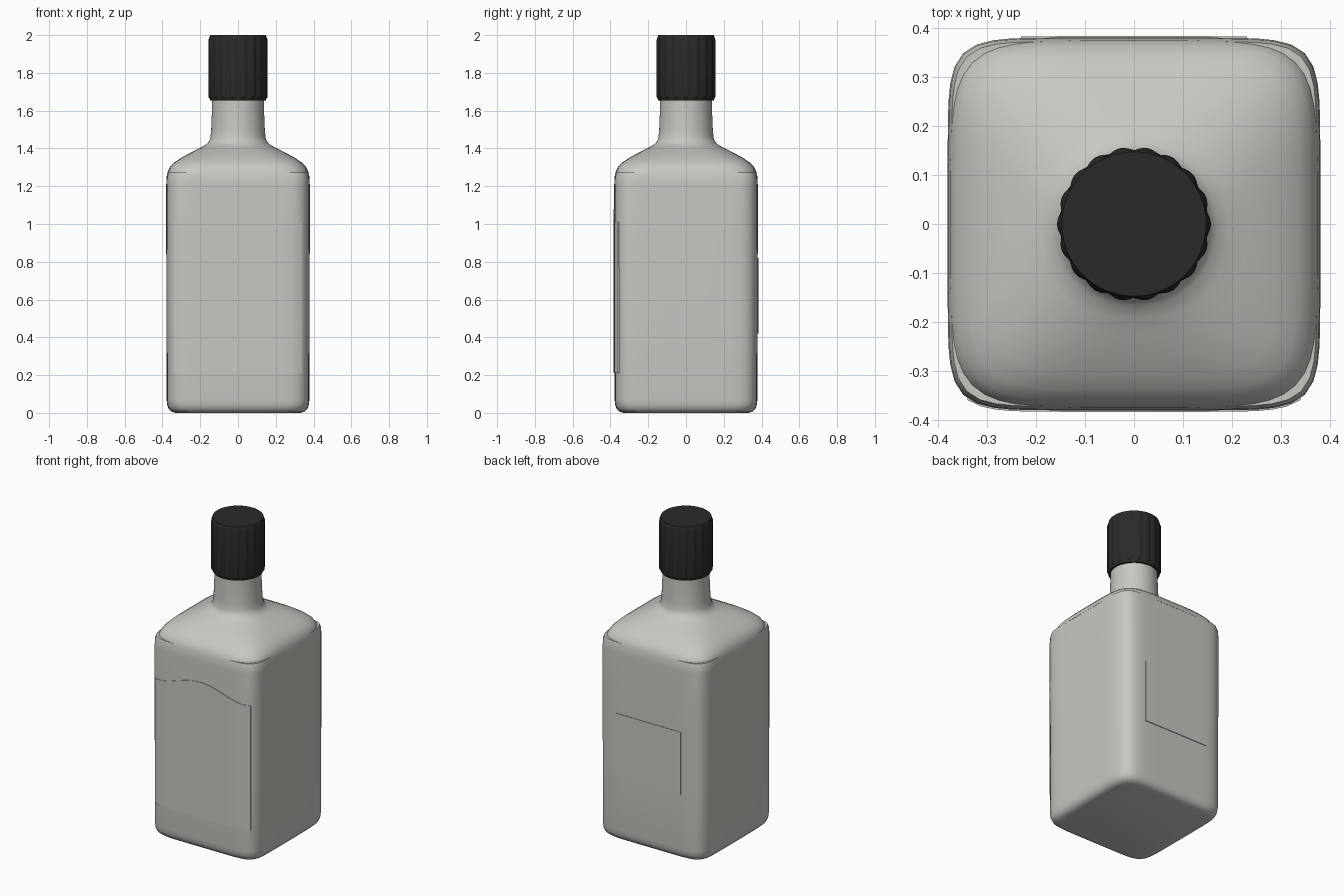
import bpy, bmesh, math

if "Cube" in bpy.data.objects:
    bpy.data.objects.remove(bpy.data.objects["Cube"])


def material(name, rgb):
    m = bpy.data.materials.new(name)
    m.diffuse_color = (*rgb, 1)
    m.use_nodes = True
    m.node_tree.nodes["Principled BSDF"].inputs["Base Color"].default_value = m.diffuse_color
    return m


GLASS = material("pale_grey", (0.58, 0.57, 0.535))
CAP = material("black", (0.023, 0.023, 0.023))
SEGMENTS = 96


def squircle(half, power, z):
    """Ring that runs from a circle (power 2) to a rounded square."""
    ring = []
    for i in range(SEGMENTS):
        a = 2 * math.pi * i / SEGMENTS
        c, s = math.cos(a), math.sin(a)
        r = half / (abs(c) ** power + abs(s) ** power) ** (1 / power)
        ring.append((r * c, r * s, z))
    return ring


def finish(name, bm, mat, angle=35):
    bmesh.ops.recalc_face_normals(bm, faces=bm.faces)
    mesh = bpy.data.meshes.new(name)
    bm.to_mesh(mesh)
    bm.free()
    obj = bpy.data.objects.new(name, mesh)
    bpy.context.collection.objects.link(obj)
    mesh.materials.append(mat)
    bpy.ops.object.select_all(action='DESELECT')
    obj.select_set(True)
    bpy.context.view_layer.objects.active = obj
    bpy.ops.object.shade_smooth_by_angle(angle=math.radians(angle))
    return obj


def loft(name, rings, mat, angle=35):
    """Skin a stack of rings and close both ends."""
    bm = bmesh.new()
    loops = [[bm.verts.new(p) for p in ring] for ring in rings]
    for low, high in zip(loops, loops[1:]):
        n = len(low)
        for i in range(n):
            j = (i + 1) % n
            bm.faces.new((low[i], low[j], high[j], high[i]))
    bm.faces.new(loops[0][::-1])
    bm.faces.new(loops[-1])
    return finish(name, bm, mat, angle)


# Square body with rounded base and a slightly drawn-in top edge
body = [(0.33, 0.0), (0.352, 0.006), (0.367, 0.02), (0.375, 0.042),
        (0.378, 0.07), (0.379, 0.5), (0.38, 0.9), (0.38, 1.21),
        (0.378, 1.25), (0.372, 1.272)]
loft("bottle_body", [squircle(h, 8, z) for h, z in body], GLASS)

# Shoulder blending from rounded square to round neck
shoulder = [(0.375, 5.5, 1.265), (0.372, 5.5, 1.278), (0.36, 5.3, 1.302),
            (0.338, 5.0, 1.325), (0.305, 4.5, 1.348), (0.265, 3.9, 1.370),
            (0.225, 3.2, 1.391), (0.19, 2.6, 1.408), (0.167, 2.2, 1.422),
            (0.153, 2.05, 1.438), (0.146, 2, 1.458), (0.142, 2, 1.50),
            (0.138, 2, 1.60), (0.137, 2, 1.68)]
loft("shoulder_and_neck", [squircle(*s) for s in shoulder], GLASS)


# Fluted screw cap
def flutes(radius, depth, z, count=18):
    ring = []
    for i in range(count * 8):
        a = 2 * math.pi * i / (count * 8)
        r = radius - depth * (1 - abs(math.cos(a * count / 2)))
        ring.append((r * math.cos(a), r * math.sin(a), z))
    return ring


cap = [(0.147, 0, 1.655), (0.151, 0, 1.665), (0.157, 0.007, 1.672),
       (0.157, 0.007, 1.975), (0.152, 0.002, 1.988), (0.147, 0, 2.0)]
loft("screw_cap", [flutes(*c) for c in cap], CAP, 30)


# Labels wrapped on the flat sides
def label(name, side, half_width, bottom, edge_top, arch):
    bm = bmesh.new()
    rows = []
    steps = 24
    for i in range(steps + 1):
        t = 2 * i / steps - 1
        x = t * half_width
        y = 0.38 * (1 - (abs(x) / 0.38) ** 8) ** (1 / 8)
        top = edge_top + arch * (0.5 + 0.5 * math.cos(math.pi * t))
        rows.append([bm.verts.new((x, side * (y + d), z))
                     for d, z in ((0.003, bottom), (0.003, top),
                                  (-0.004, top), (-0.004, bottom))])
    for a, b in zip(rows, rows[1:]):
        for k in range(4):
            m = (k + 1) % 4
            bm.faces.new((a[k], b[k], b[m], a[m]))
    bm.faces.new(rows[0])
    bm.faces.new(rows[-1][::-1])
    finish(name, bm, GLASS)


label("front_label", -1, 0.34, 0.21, 1.01, 0.07)
label("back_label", 1, 0.23, 0.42, 0.82, 0.0)
